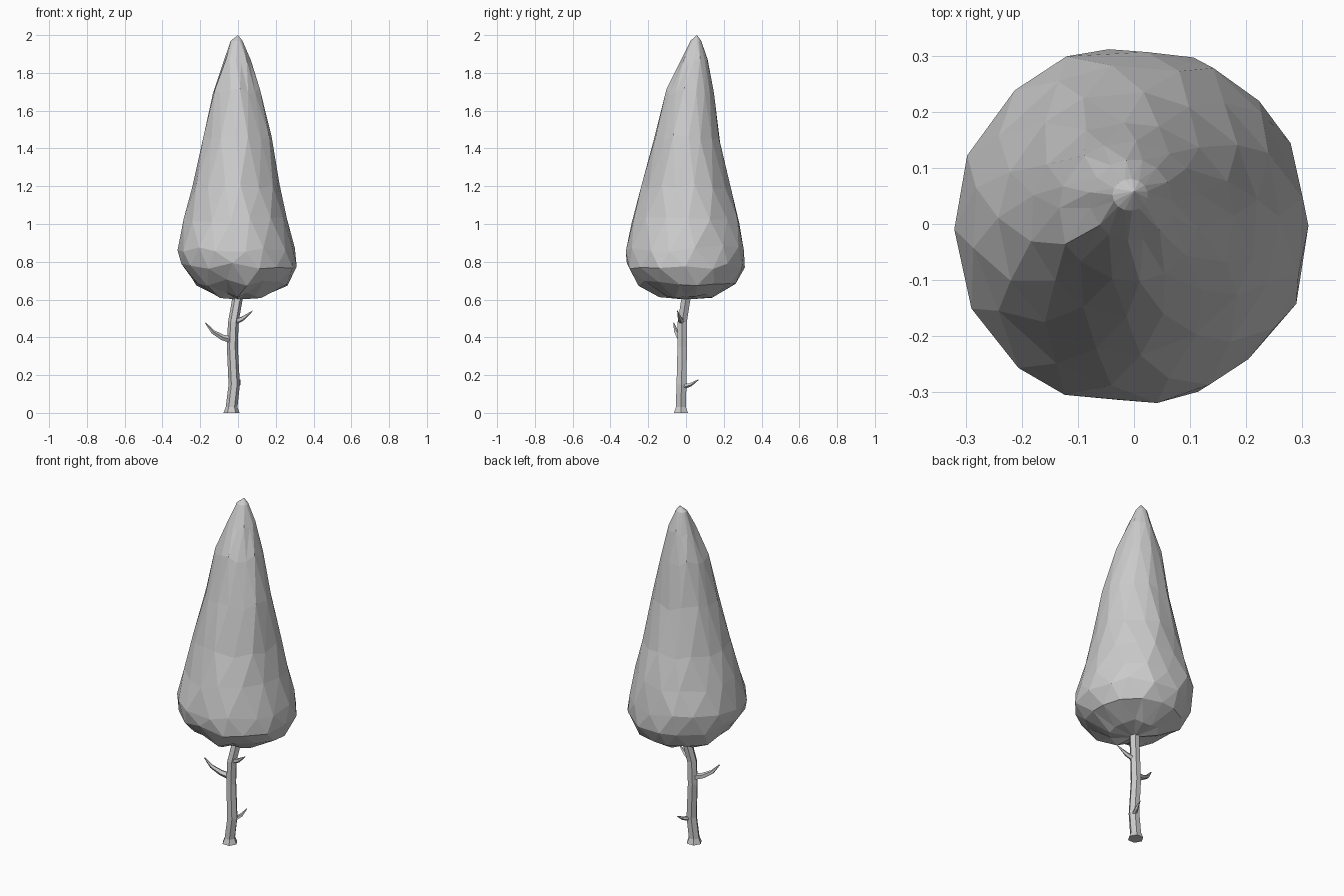
import bpy
import bmesh
import random
from math import sin, cos, tau
from mathutils import Vector

random.seed(4)
cube = bpy.data.objects.get("Cube")
if cube:
    bpy.data.objects.remove(cube, do_unlink=True)

# One plain grey for the whole tree
grey = bpy.data.materials.new("plain grey")
grey.use_nodes = True
GREY = (0.6, 0.6, 0.6, 1)
grey.diffuse_color = GREY
grey.node_tree.nodes["Principled BSDF"].inputs["Base Color"].default_value = GREY


def finish(bm, name):
    """Turn a bmesh into a flat-shaded object."""
    bmesh.ops.recalc_face_normals(bm, faces=bm.faces)
    mesh = bpy.data.meshes.new(name)
    bm.to_mesh(mesh)
    bm.free()
    mesh.materials.append(grey)
    obj = bpy.data.objects.new(name, mesh)
    bpy.context.collection.objects.link(obj)
    return obj


def tube(name, path, sides):
    """Faceted tube through (x, y, z, radius) stations."""
    bm = bmesh.new()
    points = [Vector(p[:3]) for p in path]
    rings = []
    for i, p in enumerate(points):
        along = points[min(i + 1, len(points) - 1)] - points[max(i - 1, 0)]
        if name == "trunk":
            along = Vector((0, 0, 1))
        turn = Vector((0, 0, 1)).rotation_difference(along)
        radius = path[i][3]
        rings.append([bm.verts.new(p + turn @ Vector((radius * cos(tau * k / sides),
                                                      radius * sin(tau * k / sides), 0)))
                      for k in range(sides)])
    for low, high in zip(rings, rings[1:]):
        for k in range(sides):
            n = (k + 1) % sides
            bm.faces.new((low[k], low[n], high[n], high[k]))
    bm.faces.new(rings[0])
    bm.faces.new(rings[-1])
    return finish(bm, name)


# Leaning trunk with a flared foot
tube("trunk", [(-0.034, -0.027, 0, 0.043), (-0.034, -0.027, 0.03, 0.031),
               (-0.02, -0.024, 0.15, 0.03), (-0.03, -0.02, 0.35, 0.029),
               (-0.025, -0.02, 0.48, 0.028), (0, 0.002, 0.62, 0.028),
               (0.005, 0.005, 0.7, 0.026)], 6)

# Bare twigs curling upward
tube("large_twig", [(-0.03, -0.02, 0.385, 0.02), (-0.085, -0.035, 0.4, 0.016),
                    (-0.135, -0.052, 0.43, 0.011), (-0.172, -0.065, 0.476, 0.003)], 5)
tube("upper_twig", [(-0.02, -0.02, 0.48, 0.017), (0.025, -0.032, 0.5, 0.012),
                    (0.077, -0.045, 0.54, 0.002)], 5)
tube("lower_twig", [(-0.015, -0.02, 0.138, 0.014), (0.003, 0.025, 0.15, 0.01),
                    (0.012, 0.066, 0.176, 0.002)], 5)

# Crown: height, then extents in x and y
SECTIONS = [
    (0.62, -0.12, 0.13, -0.14, 0.14),
    (0.69, -0.235, 0.26, -0.245, 0.265),
    (0.78, -0.3, 0.312, -0.315, 0.313),
    (0.87, -0.314, 0.295, -0.317, 0.31),
    (1.02, -0.282, 0.26, -0.28, 0.28),
    (1.2, -0.236, 0.222, -0.228, 0.235),
    (1.45, -0.182, 0.178, -0.165, 0.18),
    (1.7, -0.133, 0.12, -0.102, 0.146),
    (1.86, -0.078, 0.066, -0.03, 0.115),
    (1.97, -0.038, 0.024, 0.024, 0.08),
]
SIDES = 15
bm = bmesh.new()
rings = []
for i, (z, x0, x1, y0, y1) in enumerate(SECTIONS):
    ring = []
    rough = 0 if i == len(SECTIONS) - 1 else 1
    for k in range(SIDES):
        a = tau * (k + 0.5 * (i % 2) + rough * random.uniform(-0.15, 0.15)) / SIDES
        r = 1.015 + rough * random.uniform(-0.025, 0.02)
        ring.append(bm.verts.new(((x0 + x1) / 2 + (x1 - x0) / 2 * r * cos(a),
                                  (y0 + y1) / 2 + (y1 - y0) / 2 * r * sin(a),
                                  z + rough * random.uniform(-0.018, 0.018))))
    rings.append(ring)
for i, (low, high) in enumerate(zip(rings, rings[1:])):
    for k in range(SIDES):
        n = (k + 1) % SIDES
        if i % 2 == 0:
            bm.faces.new((low[k], low[n], high[k]))
            bm.faces.new((high[k], low[n], high[n]))
        else:
            bm.faces.new((low[k], high[n], high[k]))
            bm.faces.new((low[k], low[n], high[n]))
# Close the rounded underside and the pointed tip
for ring, end in ((rings[0], (0.0, 0.0, 0.6)), (rings[-1], (0.0, 0.058, 2.0))):
    centre = bm.verts.new(end)
    for k in range(SIDES):
        bm.faces.new((ring[k], ring[(k + 1) % SIDES], centre))
finish(bm, "crown")
